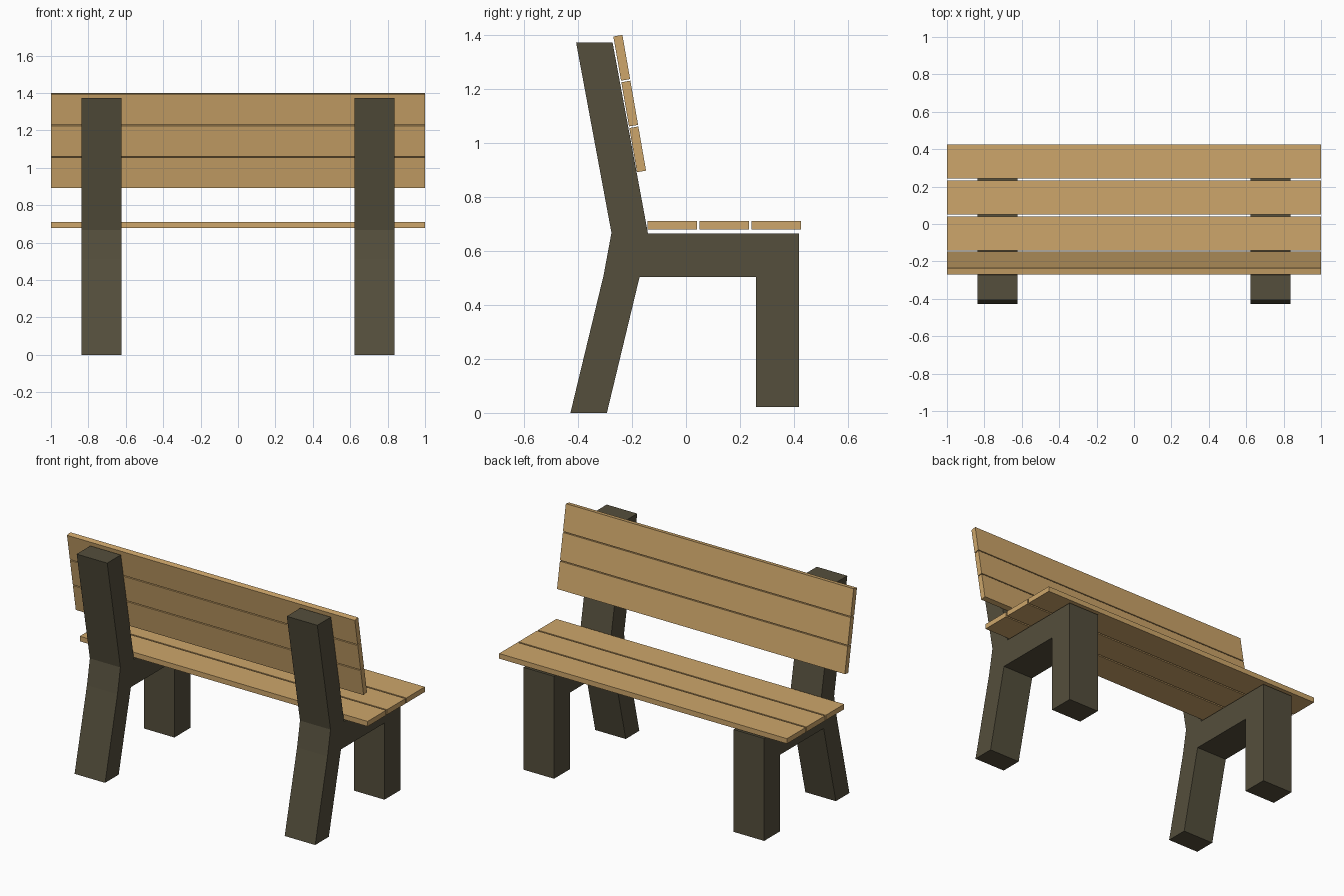
import bpy, bmesh, math

if "Cube" in bpy.data.objects:
    bpy.data.objects.remove(bpy.data.objects["Cube"])


def material(name, rgb):
    m = bpy.data.materials.new(name)
    m.diffuse_color = (*rgb, 1)
    m.use_nodes = True
    m.node_tree.nodes["Principled BSDF"].inputs["Base Color"].default_value = m.diffuse_color
    return m


WOOD = material("light wood", (0.61, 0.38, 0.145))
DARK = material("dark olive frame", (0.089, 0.077, 0.045))


def add_object(name, bm, mat):
    bmesh.ops.recalc_face_normals(bm, faces=bm.faces)
    mesh = bpy.data.meshes.new(name)
    bm.to_mesh(mesh)
    bm.free()
    mesh.materials.append(mat)
    ob = bpy.data.objects.new(name, mesh)
    bpy.context.collection.objects.link(ob)
    return ob


def slat(name, y, z, depth, height, tilt=0.0):
    bm = bmesh.new()
    bmesh.ops.create_cube(bm, size=1)
    bmesh.ops.scale(bm, vec=(2, depth, height), verts=bm.verts)
    ob = add_object(name, bm, WOOD)
    ob.location = (0, y, z)
    ob.rotation_euler.x = tilt


# Side frames: one (y, z) outline with legs, seat rail and back post
OUTLINE = [(-0.428, 0), (-0.293, 0), (-0.172, 0.503), (0.26, 0.503),
           (0.26, 0.022), (0.418, 0.022), (0.418, 0.665), (-0.141, 0.665),
           (-0.272, 1.372), (-0.407, 1.372), (-0.276, 0.667), (-0.305, 0.51)]
for side, x0 in (("left", -0.836), ("right", 0.624)):
    bm = bmesh.new()
    face = bm.faces.new([bm.verts.new((x0, y, z)) for y, z in OUTLINE])
    ext = bmesh.ops.extrude_face_region(bm, geom=[face])["geom"]
    bmesh.ops.translate(bm, vec=(0.212, 0, 0),
                        verts=[v for v in ext if isinstance(v, bmesh.types.BMVert)])
    add_object(f"{side}_frame", bm, DARK)

# Seat and backrest slats
for i in range(3):
    slat(f"seat_slat_{i + 1}", -0.0505 + 0.1925 * i, 0.695, 0.183, 0.032)
    slat(f"back_slat_{i + 1}", -0.179 - 0.0295 * i, 0.976 + 0.1695 * i,
         0.034, 0.166, math.radians(9.9))
